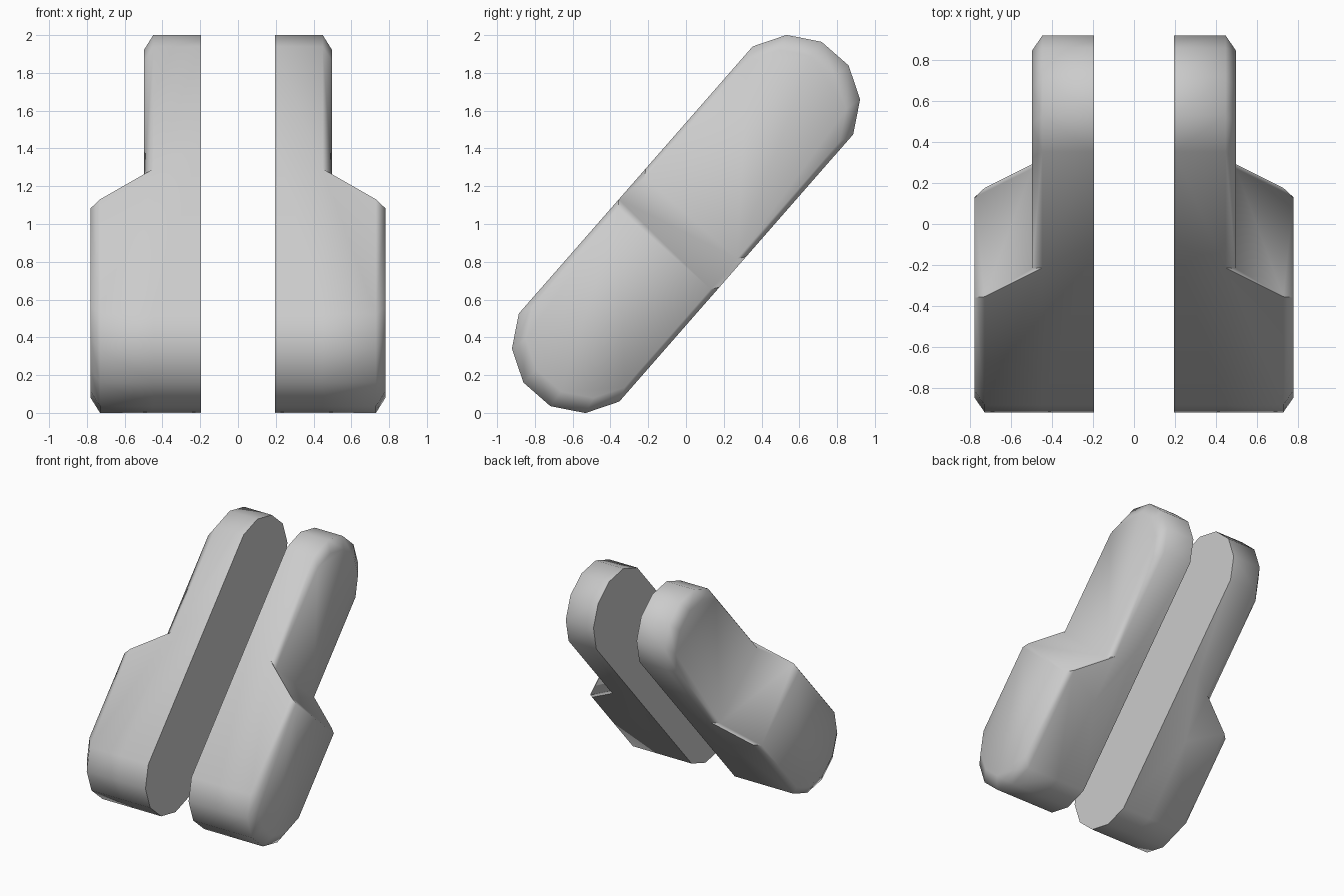
import bpy, bmesh, math
from mathutils import Matrix

if "Cube" in bpy.data.objects:
    bpy.data.objects.remove(bpy.data.objects["Cube"])

R, HALF = 0.366, 0.845          # cap radius, half distance between cap centres
INNER, BEVEL, SHRINK = 0.196, 0.05, 0.92


def capsule_profile(k=1.0):
    """Long rounded outline (y, z) made from two halves of a 12-gon."""
    pts = []
    for sign in (1, -1):
        for deg in range(-75, 76, 30):
            a = math.radians(deg)
            pts.append((sign * k * R * math.sin(a),
                        sign * k * (HALF + R * math.cos(a))))
    return pts


def make_slab(name, outer, cut=False):
    """Slab from the inner face to x = outer, with a chamfered outer rim."""
    bm = bmesh.new()
    rings = []
    for x, k in ((INNER, 1), (outer - BEVEL, 1), (outer, SHRINK)):
        rings.append([bm.verts.new((x, y, z)) for y, z in capsule_profile(k)])
    n = len(rings[0])
    for a, b in zip(rings, rings[1:]):
        for i in range(n):
            j = (i + 1) % n
            bm.faces.new((a[i], a[j], b[j], b[i]))
    bm.faces.new(rings[0])
    bm.faces.new(rings[-1])
    if cut:
        # sloped shoulder
        geom = bm.verts[:] + bm.edges[:] + bm.faces[:]
        bmesh.ops.bisect_plane(bm, geom=geom, plane_co=(0.45, 0, 0.077),
                               plane_no=(0.76, 0, 1), clear_outer=True)
        bmesh.ops.holes_fill(bm, edges=[e for e in bm.edges if e.is_boundary])
    bmesh.ops.recalc_face_normals(bm, faces=bm.faces[:])
    me = bpy.data.meshes.new(name)
    bm.to_mesh(me)
    bm.free()
    ob = bpy.data.objects.new(name, me)
    bpy.context.collection.objects.link(ob)
    return ob


# Narrow full-length bar joined with the wide lower pad
bar = make_slab("slanted_pads", 0.498)
pad = make_slab("lower_pad_helper", 0.78, cut=True)
pad.hide_render = True

bpy.context.view_layer.objects.active = bar
bar.select_set(True)
union = bar.modifiers.new("union", 'BOOLEAN')
union.operation, union.solver, union.object = 'UNION', 'EXACT', pad
bpy.ops.object.modifier_apply(modifier="union")
bpy.data.objects.remove(pad)

# Lean back and mirror to the other side
bar.data.transform(Matrix.Translation((0, 0, 1)) @
                   Matrix.Rotation(math.radians(-41.2), 4, 'X'))
bar.modifiers.new("mirror", 'MIRROR')
bpy.ops.object.modifier_apply(modifier="mirror")
bpy.ops.object.shade_smooth_by_angle(angle=math.radians(65))
